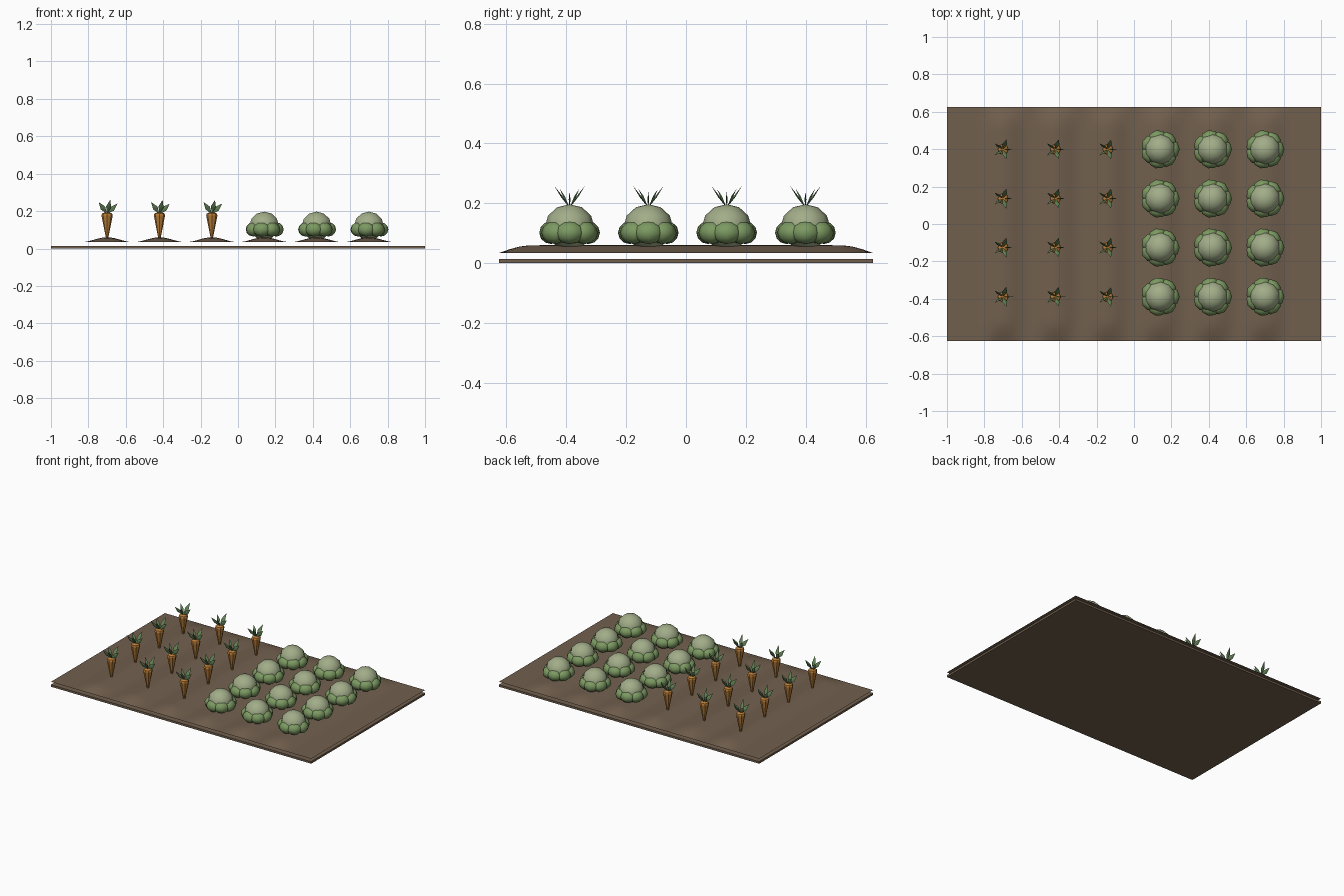
import bpy, bmesh, math
from mathutils import Vector, Matrix

if "Cube" in bpy.data.objects:
    bpy.data.objects.remove(bpy.data.objects["Cube"])


def material(name, rgb):
    m = bpy.data.materials.new(name)
    m.diffuse_color = (*rgb, 1)
    m.use_nodes = True
    m.node_tree.nodes["Principled BSDF"].inputs["Base Color"].default_value = m.diffuse_color
    return m


SOIL = material("soil", (0.165, 0.115, 0.075))
ORANGE = material("carrot_orange", (0.50, 0.21, 0.04))
LEAF = material("carrot_green", (0.12, 0.22, 0.09))
HEART = material("pale_green", (0.36, 0.42, 0.25))
OUTER = material("cabbage_green", (0.20, 0.32, 0.12))

COLUMNS = [-0.70, -0.42, -0.14, 0.14, 0.42, 0.70]
ROWS = [-0.389, -0.126, 0.136, 0.399]


def to_mesh(name, bm, mat, smooth=False):
    bmesh.ops.recalc_face_normals(bm, faces=bm.faces)
    for f in bm.faces:
        f.smooth = smooth
    me = bpy.data.meshes.new(name)
    bm.to_mesh(me)
    bm.free()
    me.materials.append(mat)
    return me


def place(name, me, loc=(0, 0, 0)):
    ob = bpy.data.objects.new(name, me)
    ob.location = loc
    bpy.context.collection.objects.link(ob)
    return ob


# Flat base slab
bm = bmesh.new()
bmesh.ops.create_cube(bm, size=1, matrix=Matrix.Translation((0, 0, 0.007))
                      @ Matrix.Diagonal((2, 1.25, 0.014, 1)))
place("base_slab", to_mesh("base_slab", bm, SOIL))


# Ridged soil sheet: one rounded ridge per column, fading at both ends
def soil_height(x, y):
    d = min(abs(x - c) for c in COLUMNS)
    ridge = math.cos(math.pi * min(d / 0.14, 1) / 2) ** 2
    t = max(0, min(1, (0.625 - abs(y)) / 0.11))
    return 0.034 + 0.026 * ridge * math.sin(t * math.pi / 2)


bm = bmesh.new()
bmesh.ops.create_grid(bm, x_segments=100, y_segments=36, size=1)
for v in bm.verts:
    v.co.y *= 0.625
    v.co.z = soil_height(v.co.x, v.co.y)
place("ridged_soil", to_mesh("ridged_soil", bm, SOIL, True))

# Carrot root: lathed taper with a rounded shoulder
bm = bmesh.new()
rings = []
for r, z in [(0.005, 0.05), (0.019, 0.12), (0.030, 0.176), (0.027, 0.187), (0.012, 0.193)]:
    rings.append([bm.verts.new((r * math.cos(a * math.tau / 8),
                                r * math.sin(a * math.tau / 8), z)) for a in range(8)])
for lo, hi in zip(rings, rings[1:]):
    for i in range(8):
        j = (i + 1) % 8
        bm.faces.new((lo[i], lo[j], hi[j], hi[i]))
bm.faces.new(rings[0][::-1])
bm.faces.new(rings[-1])
root = to_mesh("carrot_root", bm, ORANGE)

# Carrot top: five thin diamond leaves, all with their thin side along y
bm = bmesh.new()
for k, tip_z in enumerate([0.240, 0.260, 0.248, 0.248, 0.260]):
    a = k * math.tau / 5
    base = Vector((0, 0, 0.185))
    tip = Vector((0.055 * math.cos(a), 0.055 * math.sin(a), tip_z))
    d = (tip - base).normalized()
    wide = d.cross(Vector((0, 1, 0))).normalized()
    thin = d.cross(wide)
    mid = base.lerp(tip, 0.5)
    b, t = bm.verts.new(base), bm.verts.new(tip)
    ring = [bm.verts.new(mid + o) for o in (wide * 0.014, thin * 0.003, wide * -0.014, thin * -0.003)]
    for i in range(4):
        bm.faces.new((b, ring[i], ring[(i + 1) % 4]))
        bm.faces.new((t, ring[(i + 1) % 4], ring[i]))
greens = to_mesh("carrot_leaves", bm, LEAF)

# Cabbage heart: squashed low-poly ball
bm = bmesh.new()
bmesh.ops.create_uvsphere(bm, u_segments=10, v_segments=6, radius=1,
                          matrix=Matrix.Translation((0, 0, 0.121))
                          @ Matrix.Diagonal((0.083, 0.083, 0.076, 1)))
heart = to_mesh("cabbage_heart", bm, HEART, True)

# Cabbage outer leaves: ring of seven flattened lobes
bm = bmesh.new()
for k in range(7):
    bmesh.ops.create_uvsphere(bm, u_segments=8, v_segments=6, radius=1,
                              matrix=Matrix.Rotation(k * math.tau / 7, 4, 'Z')
                              @ Matrix.Translation((0.064, 0, 0.102))
                              @ Matrix.Diagonal((0.040, 0.050, 0.038, 1)))
lobes = to_mesh("cabbage_outer_leaves", bm, OUTER, True)

# Plant the bed: three columns of carrots, three of cabbages
for c, x in enumerate(COLUMNS):
    for y in ROWS:
        parts = (("carrot_root", root), ("carrot_leaves", greens)) if c < 3 else \
                (("cabbage_heart", heart), ("cabbage_outer_leaves", lobes))
        for name, me in parts:
            place(name, me, (x, y, 0))
